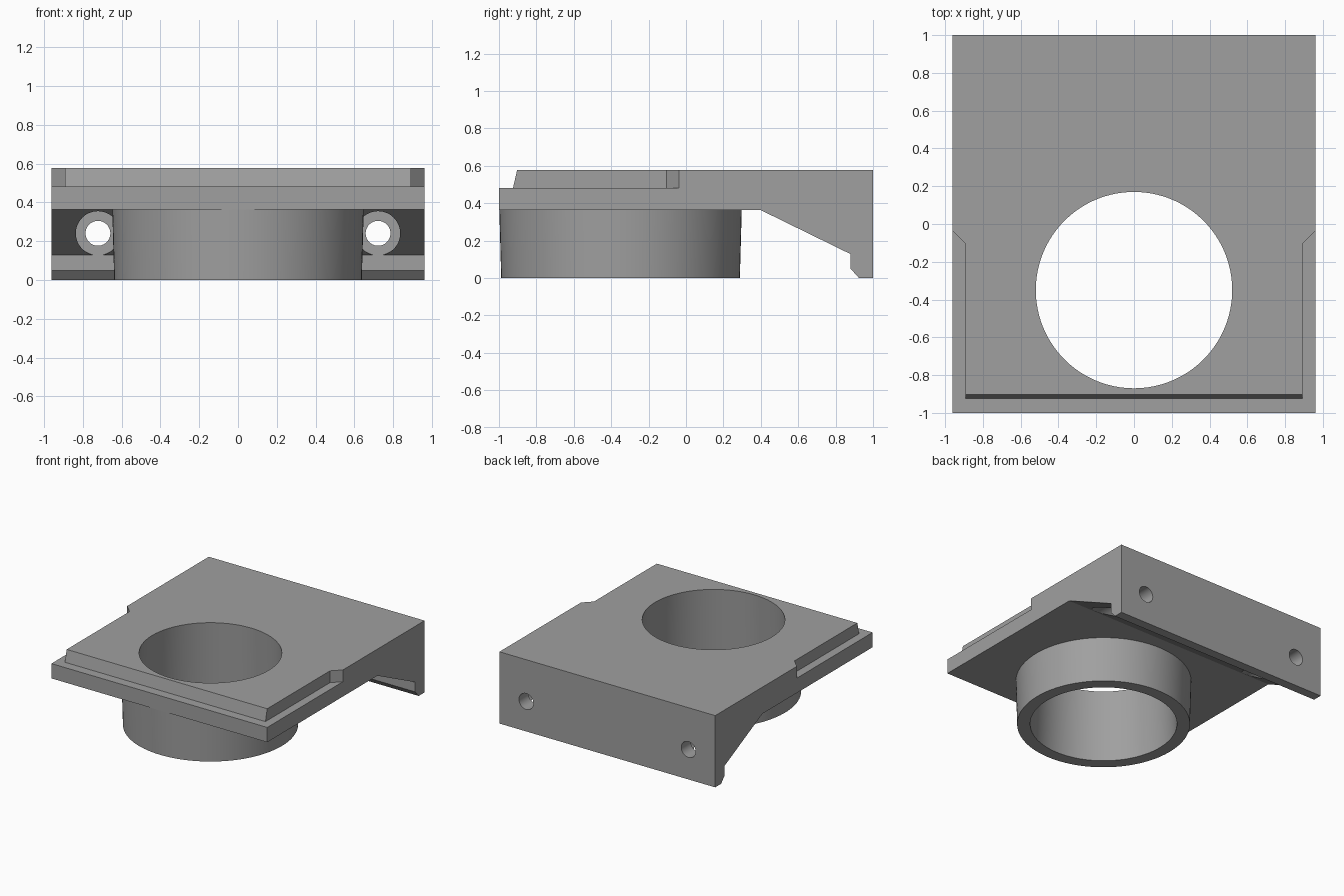
import bpy, bmesh, math
from mathutils import Vector

if "Cube" in bpy.data.objects:
    bpy.data.objects.remove(bpy.data.objects["Cube"])

grey = bpy.data.materials.new("plain grey")
grey.diffuse_color = (0.35, 0.35, 0.35, 1)
grey.use_nodes = True
grey.node_tree.nodes["Principled BSDF"].inputs["Base Color"].default_value = grey.diffuse_color


def make_object(name, bm):
    bmesh.ops.recalc_face_normals(bm, faces=bm.faces)
    mesh = bpy.data.meshes.new(name)
    bm.to_mesh(mesh)
    bm.free()
    mesh.materials.append(grey)
    obj = bpy.data.objects.new(name, mesh)
    bpy.context.collection.objects.link(obj)
    return obj


def prism(name, points, offset):
    """Extrude a flat 3D outline along an offset vector."""
    bm = bmesh.new()
    face = bm.faces.new([bm.verts.new(p) for p in points])
    new = bmesh.ops.extrude_face_region(bm, geom=[face])["geom"]
    verts = [v for v in new if isinstance(v, bmesh.types.BMVert)]
    bmesh.ops.translate(bm, verts=verts, vec=Vector(offset))
    return make_object(name, bm)


def round_solid(name, centre, axis, start, end, r_start, r_end, sides):
    """Cylinder or cone between two positions along the y or z axis."""
    bm = bmesh.new()
    rings = []
    for pos, r in ((start, r_start), (end, r_end)):
        ring = []
        for i in range(sides):
            a = 2 * math.pi * i / sides
            u, v = centre[0] + r * math.cos(a), centre[1] + r * math.sin(a)
            ring.append(bm.verts.new((u, v, pos) if axis == "z" else (u, pos, v)))
        bm.faces.new(ring)
        rings.append(ring)
    for i in range(sides):
        j = (i + 1) % sides
        bm.faces.new((rings[0][i], rings[0][j], rings[1][j], rings[1][i]))
    return make_object(name, bm)


def combine(target, tool, operation):
    mod = target.modifiers.new(tool.name, "BOOLEAN")
    mod.operation = operation
    mod.solver = "EXACT"
    mod.object = tool
    bpy.context.view_layer.update()
    deps = bpy.context.evaluated_depsgraph_get()
    mesh = bpy.data.meshes.new_from_object(target.evaluated_get(deps))
    target.modifiers.clear()
    target.data = mesh
    bpy.data.objects.remove(tool)


# Plate with front step, sloped gusset and rear flange, from its side profile
W = 0.96
profile = [(-1, 0.363), (0.40, 0.363), (0.88, 0.128), (0.88, 0.05), (0.925, 0),
           (1, 0), (1, 0.577), (-0.903, 0.577), (-0.925, 0.482), (-1, 0.482)]
body = prism("mounting_bracket", [(-W, y, z) for y, z in profile], (2 * W, 0, 0))

# Side ledges with angled ends
for s in (-1, 1):
    outline = [(0.892, -1.1), (0.892, -0.105), (1.1, 0.103), (1.1, -1.1)]
    notch = prism("ledge_cutter", [(s * x, y, 0.482) for x, y in outline], (0, 0, 0.3))
    combine(body, notch, "DIFFERENCE")

# Tapered spigot under the plate, then the bore through both
centre = (0, -0.35)
spigot = round_solid("spigot", centre, "z", 0, 0.40, 0.638, 0.649, 128)
combine(body, spigot, "UNION")
bore = round_solid("bore_cutter", centre, "z", -0.05, 0.65, 0.544, 0.517, 128)
combine(body, bore, "DIFFERENCE")

# Counterbored screw holes in the rear flange
for s in (-1, 1):
    spot = (s * 0.722, 0.241)
    recess = round_solid("recess_cutter", spot, "y", 0.3, 0.879, 0.114, 0.114, 48)
    combine(body, recess, "DIFFERENCE")
    hole = round_solid("hole_cutter", spot, "y", 0.3, 1.1, 0.064, 0.064, 48)
    combine(body, hole, "DIFFERENCE")

# Smooth round walls, crisp edges
bpy.ops.object.select_all(action="DESELECT")
body.select_set(True)
bpy.context.view_layer.objects.active = body
bpy.ops.object.shade_smooth_by_angle(angle=math.radians(12))
